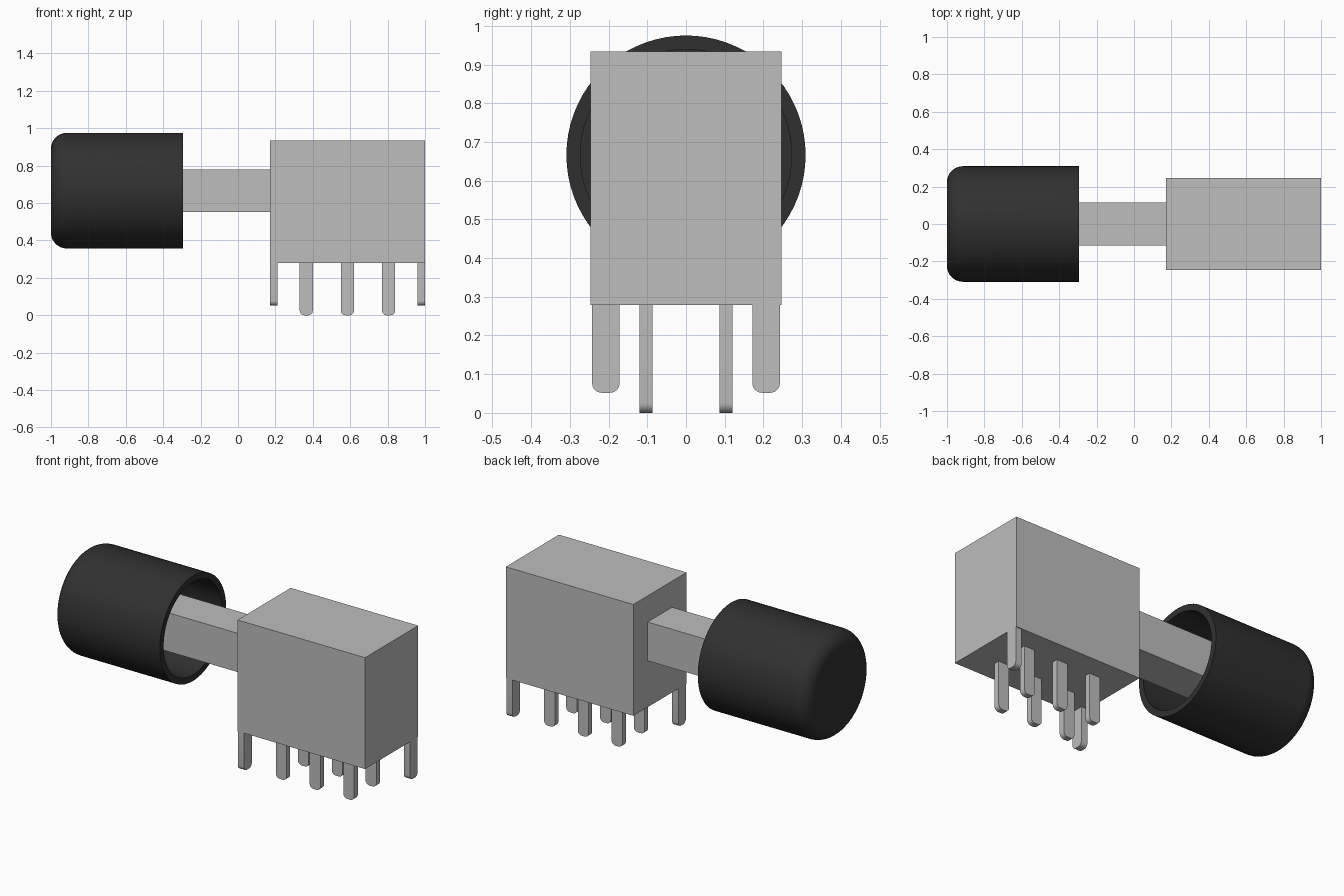
import bpy, bmesh, math
from mathutils import Vector

cube = bpy.data.objects.get("Cube")
if cube:
    bpy.data.objects.remove(cube, do_unlink=True)


def material(name, value, roughness):
    m = bpy.data.materials.new(name)
    m.use_nodes = True
    color = (value, value, value, 1)
    m.diffuse_color = color
    bsdf = m.node_tree.nodes["Principled BSDF"]
    bsdf.inputs["Base Color"].default_value = color
    bsdf.inputs["Roughness"].default_value = roughness
    return m


GREY = material("light grey", 0.51, 0.5)
BLACK = material("soft black", 0.03, 0.5)


def finish(name, bm, mat, smooth=False):
    bmesh.ops.recalc_face_normals(bm, faces=bm.faces)
    mesh = bpy.data.meshes.new(name)
    bm.to_mesh(mesh)
    bm.free()
    mesh.materials.append(mat)
    ob = bpy.data.objects.new(name, mesh)
    bpy.context.collection.objects.link(ob)
    if smooth:
        bpy.ops.object.select_all(action='DESELECT')
        ob.select_set(True)
        bpy.context.view_layer.objects.active = ob
        bpy.ops.object.shade_smooth_by_angle(angle=math.radians(35))
    return ob


def box(name, lo, hi, mat):
    bm = bmesh.new()
    bmesh.ops.create_cube(bm, size=1)
    for v in bm.verts:
        v.co = Vector([(a + b) / 2 + c * (b - a) for a, b, c in zip(lo, hi, v.co)])
    return finish(name, bm, mat)


def terminal(name, center, width, thick, bottom, top, radius, along_x):
    """Flat metal strip with rounded lower corners, wide along x or y."""
    pts = [(width / 2, top), (-width / 2, top)]
    for side, start in ((-1, 180), (1, 270)):
        for i in range(7):
            a = math.radians(start + 15 * i)
            pts.append((side * (width / 2 - radius) + radius * math.cos(a),
                        bottom + radius + radius * math.sin(a)))
    bm = bmesh.new()
    cx, cy = center
    verts = [bm.verts.new((cx + u, cy - thick / 2, z) if along_x
                          else (cx - thick / 2, cy + u, z)) for u, z in pts]
    face = bm.faces.new(verts)
    ext = bmesh.ops.extrude_face_region(bm, geom=[face])
    offset = (0, thick, 0) if along_x else (thick, 0, 0)
    bmesh.ops.translate(bm, vec=offset,
                        verts=[g for g in ext["geom"] if isinstance(g, bmesh.types.BMVert)])
    return finish(name, bm, GREY, smooth=True)


# Switch housing and square plunger
AXIS_Z = 0.666
box("housing", (0.17, -0.247, 0.279), (1.0, 0.247, 0.934), GREY)
box("plunger", (-0.92, -0.114, AXIS_Z - 0.114), (0.17, 0.114, AXIS_Z + 0.114), GREY)

# Two rows of contact pins
for row, y in (("front", -0.103), ("back", 0.103)):
    for i, x in enumerate((0.365, 0.585, 0.805)):
        terminal(f"{row}_pin_{i + 1}", (x, y), 0.07, 0.034, 0.0, 0.279, 0.025, True)

# Mounting feet on opposite corners
terminal("front_foot", (0.19, -0.207), 0.071, 0.04, 0.052, 0.279, 0.025, False)
terminal("back_foot", (0.98, 0.207), 0.071, 0.04, 0.052, 0.279, 0.025, False)

# Hollow button cap: profile (x, radius) spun about the plunger axis
R, FILLET = 0.309, 0.085
profile = [(-1.0, 0.0)]
for i in range(9):
    a = math.radians(90 * i / 8)
    profile.append((-1 + FILLET - FILLET * math.cos(a), R - FILLET + FILLET * math.sin(a)))
profile += [(-0.293, R), (-0.293, 0.273), (-0.92, 0.273), (-0.92, 0.0)]
bm = bmesh.new()
verts = [bm.verts.new((x, 0, AXIS_Z + r)) for x, r in profile]
edges = [bm.edges.new(pair) for pair in zip(verts, verts[1:])]
bmesh.ops.spin(bm, geom=verts + edges, cent=(0, 0, AXIS_Z), axis=(1, 0, 0),
               angle=math.tau, steps=72, use_duplicate=False)
bmesh.ops.remove_doubles(bm, verts=bm.verts, dist=1e-4)
finish("button_cap", bm, BLACK, smooth=True)
